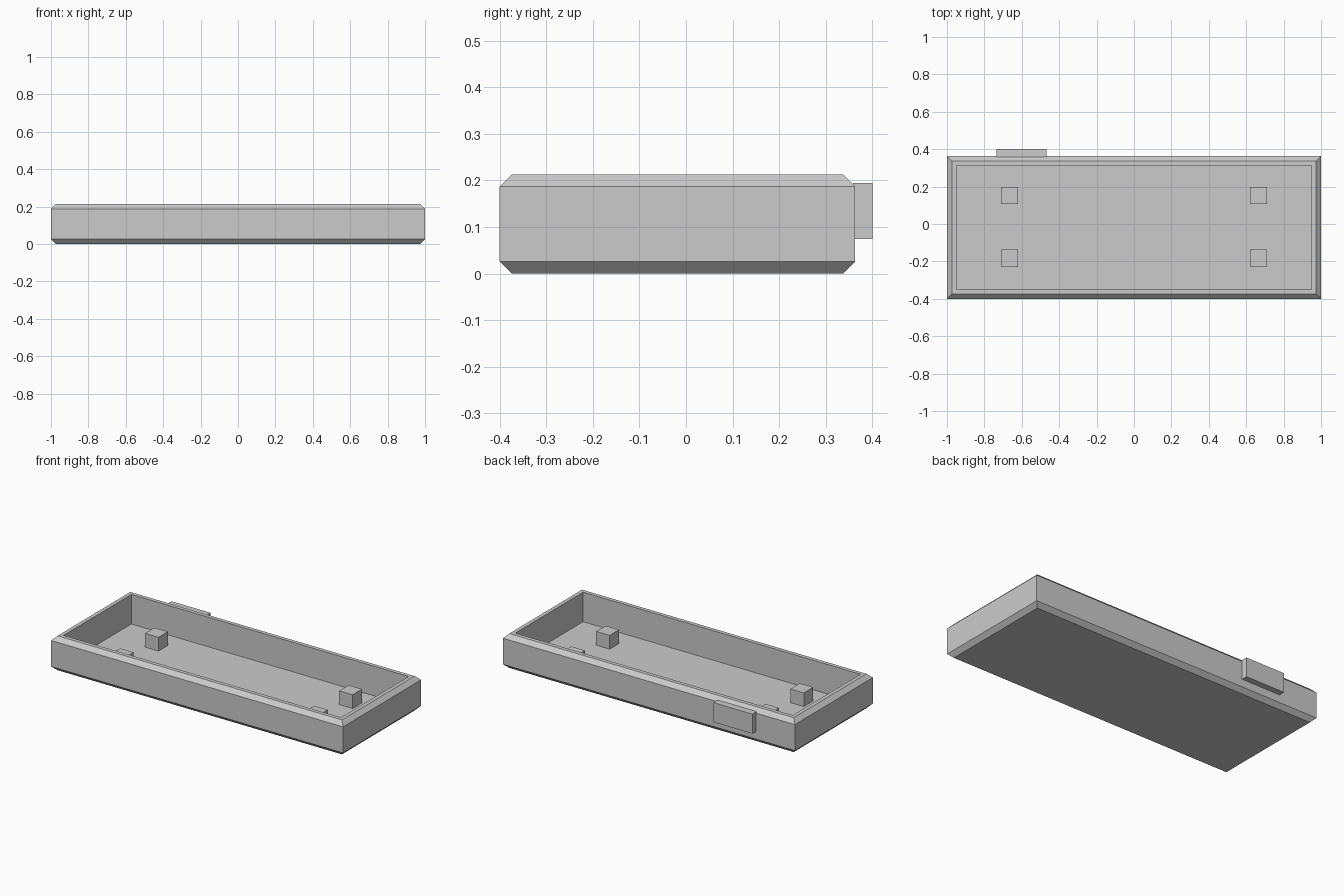
import bpy
import bmesh

cube = bpy.data.objects.get("Cube")
if cube:
    bpy.data.objects.remove(cube, do_unlink=True)

# Single light grey plastic
grey = bpy.data.materials.new("light grey")
grey.use_nodes = True
colour = (0.6, 0.6, 0.6, 1.0)
grey.diffuse_color = colour
grey.node_tree.nodes["Principled BSDF"].inputs["Base Color"].default_value = colour

BACK, FRONT = 0.363, -0.4
FLOOR, HEIGHT, CHAMFER, WALL = 0.03, 0.213, 0.026, 0.05


def finish(name, bm):
    bmesh.ops.recalc_face_normals(bm, faces=bm.faces)
    mesh = bpy.data.meshes.new(name)
    bm.to_mesh(mesh)
    bm.free()
    mesh.materials.append(grey)
    obj = bpy.data.objects.new(name, mesh)
    bpy.context.collection.objects.link(obj)
    return obj


def rectangle_loft(name, rings):
    """Join rectangles given as (inset, height) and cap both ends."""
    bm = bmesh.new()
    loops = []
    for inset, z in rings:
        x, y0, y1 = 1 - inset, FRONT + inset, BACK - inset
        loops.append([bm.verts.new((px, py, z)) for px, py in
                      ((-x, y0), (x, y0), (x, y1), (-x, y1))])
    for low, high in zip(loops, loops[1:]):
        for i in range(4):
            j = (i + 1) % 4
            bm.faces.new((low[i], low[j], high[j], high[i]))
    bm.faces.new(loops[0][::-1])
    bm.faces.new(loops[-1])
    return finish(name, bm)


def box(name, low, high):
    bm = bmesh.new()
    bmesh.ops.create_cube(bm, size=1)
    for v in bm.verts:
        v.co = [(a + b) / 2 + c * (b - a) for a, b, c in zip(low, high, v.co)]
    return finish(name, bm)


# Open tray with chamfered top and bottom rims
rectangle_loft("tray", [
    (CHAMFER, 0), (0, CHAMFER), (0, HEIGHT - CHAMFER),
    (CHAMFER, HEIGHT), (WALL, HEIGHT), (WALL, FLOOR)])

# Four square standoffs on the floor
half = 0.046
for side, x in (("right", -0.665), ("left", 0.665)):
    for end, y in (("front", -0.183), ("back", 0.152)):
        box(f"standoff_{end}_{side}",
            (x - half, y - half, FLOOR - 0.005), (x + half, y + half, 0.115))

# Raised port block on the back wall
box("port_block", (-0.735, BACK - 0.005, 0.074), (-0.468, 0.4, 0.195))
